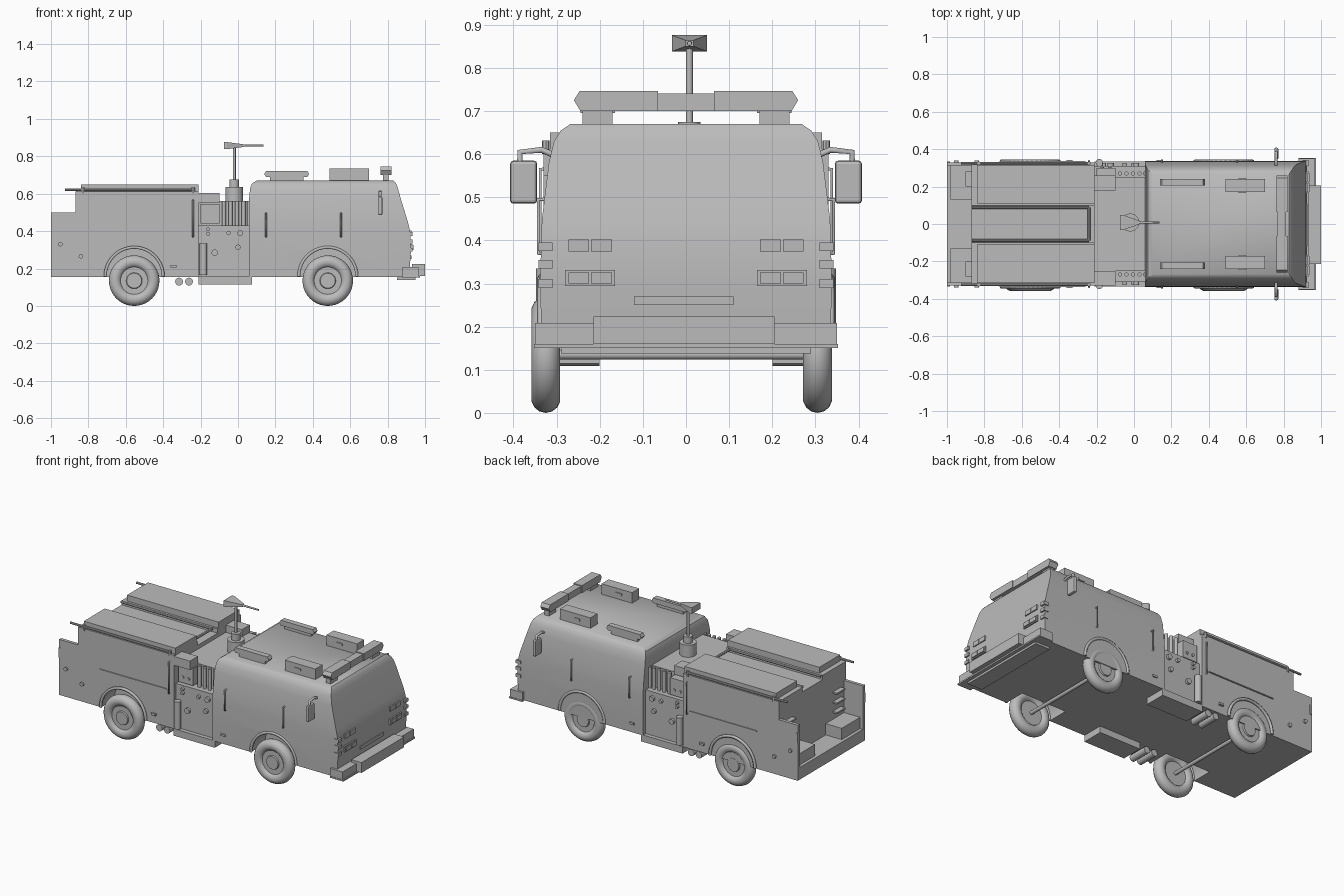
import bpy, bmesh, math
from mathutils import Vector

cube = bpy.data.objects.get("Cube")
if cube:
    bpy.data.objects.remove(cube, do_unlink=True)

grey = bpy.data.materials.new("plain_grey")
grey.use_nodes = True
GREY = (0.5, 0.5, 0.5, 1)
grey.diffuse_color = GREY
grey.node_tree.nodes["Principled BSDF"].inputs["Base Color"].default_value = GREY


def finish(name, bm, smooth=False):
    bmesh.ops.recalc_face_normals(bm, faces=bm.faces)
    me = bpy.data.meshes.new(name)
    bm.to_mesh(me)
    bm.free()
    me.materials.append(grey)
    ob = bpy.data.objects.new(name, me)
    bpy.context.collection.objects.link(ob)
    if smooth:
        shade(ob)
    return ob


def select(ob):
    bpy.ops.object.select_all(action='DESELECT')
    ob.select_set(True)
    bpy.context.view_layer.objects.active = ob


def shade(ob):
    select(ob)
    bpy.ops.object.shade_smooth_by_angle(angle=math.radians(35))


def box(name, x, y, z):
    bm = bmesh.new()
    bmesh.ops.create_cube(bm, size=1)
    for v in bm.verts:
        v.co = [(r[0] + r[1]) / 2 + c * abs(r[1] - r[0]) for r, c in zip((x, y, z), v.co)]
    return finish(name, bm)


def loft(name, rings, smooth=False):
    """Skin between closed rings of equal length, capped at both ends."""
    bm = bmesh.new()
    vs = [[bm.verts.new(p) for p in ring] for ring in rings]
    n = len(vs[0])
    for a, b in zip(vs, vs[1:]):
        for i in range(n):
            bm.faces.new((a[i], a[(i + 1) % n], b[(i + 1) % n], b[i]))
    bm.faces.new(vs[0])
    bm.faces.new(vs[-1])
    return finish(name, bm, smooth)


def rod(name, p, q, r, r2=None, sides=16):
    p, q = Vector(p), Vector(q)
    bm = bmesh.new()
    bmesh.ops.create_cone(bm, cap_ends=True, segments=sides, radius1=r,
                          radius2=r if r2 is None else r2, depth=(q - p).length)
    turn = (q - p).to_track_quat('Z', 'Y')
    for v in bm.verts:
        v.co = turn @ v.co + (p + q) / 2
    return finish(name, bm, sides > 8)


def tube(name, pts, r):
    cu = bpy.data.curves.new(name, 'CURVE')
    cu.dimensions = '3D'
    cu.bevel_depth, cu.bevel_resolution, cu.use_fill_caps = r, 1, True
    sp = cu.splines.new('POLY')
    sp.points.add(len(pts) - 1)
    for point, co in zip(sp.points, pts):
        point.co = (*co, 1)
    cu.materials.append(grey)
    ob = bpy.data.objects.new(name, cu)
    bpy.context.collection.objects.link(ob)


SIDES = (("right", -1), ("left", 1))
AXLES = (("rear", -0.555), ("front", 0.48))

# Cab: stacked rectangles given as height, half width, back x, front x
levels = [(.155, .335, .06, .915), (.30, .338, .06, .925), (.40, .336, .06, .92),
          (.45, .334, .06, .908), (.58, .318, .06, .868), (.63, .306, .065, .855),
          (.655, .29, .075, .845), (.67, .268, .10, .83)]
cab = loft("cab", [[(b, -w, z), (f, -w, z), (f, w, z), (b, w, z)] for z, w, b, f in levels])

# Rear body and pump section
body = box("rear_body", (-.87, -.21), (-.33, .33), (.155, .585))
box("pump_section", (-.21, .07), (-.31, .31), (.155, .43))
box("pump_deck", (-.21, .08), (-.25, .25), (.43, .56))
box("rear_step", (-1, -.87), (-.33, .33), (.155, .23))

# Wheel wells cut into the bodies
for target, (end, x) in zip((body, cab), AXLES):
    for side, s in SIDES:
        cutter = rod("well_cutter", (x, s * .2, .16), (x, s * .4, .16), .155, sides=40)
        cutter.hide_render = True
        mod = target.modifiers.new("well", 'BOOLEAN')
        mod.operation, mod.solver, mod.object = 'DIFFERENCE', 'EXACT', cutter
        select(target)
        bpy.ops.object.modifier_apply(modifier=mod.name)
        bpy.data.objects.remove(cutter, do_unlink=True)
    shade(target)

# Wheels, arches and axles
for end, x in AXLES:
    rod(end + "_axle", (x, -.31, .135), (x, .29, .135), .011)
    for side, s in SIDES:
        y = -.325 if s < 0 else .305
        tag = f"{end}_{side}_"
        bpy.ops.mesh.primitive_torus_add(location=(x, y, .135), rotation=(math.pi / 2, 0, 0),
                                         major_radius=.101, minor_radius=.034,
                                         major_segments=40, minor_segments=14)
        tyre = bpy.context.object
        tyre.name = tag + "tyre"
        tyre.data.materials.append(grey)
        shade(tyre)
        rod(tag + "hub", (x, y - .018, .135), (x, y + .018, .135), .08, sides=32)
        rod(tag + "hub_cap", (x, y, .135), (x, y + s * .026, .135), .05, .04, sides=24)
        arc = [math.pi * i / 20 for i in range(21)]
        tube(tag + "arch", [(x + .155 * math.cos(a), s * .336, .158 + .155 * math.sin(a))
                            for a in arc], .009)

# Bumper
box("bumper", (.88, .965), (-.35, .35), (.16, .208))
box("bumper_center", (.93, 1), (-.215, .205), (.16, .224))
box("bumper_strip", (.88, .972), (-.353, .353), (.151, .16))
box("bumper_base", (.85, .95), (-.29, .29), (.138, .152))
box("nose_plate", (.91, .928), (-.12, .11), (.25, .27))

for side, s in SIDES:
    def part(name, x, y, z):
        return box(f"{side}_{name}", x, (s * y[0], s * y[1]), z)

    def bar(name, p, q, r, r2=None, sides=16):
        return rod(f"{side}_{name}", (p[0], s * p[1], p[2]), (q[0], s * q[1], q[2]), r, r2, sides)

    # Headlights and nose side lamps
    part("headlight_frame", (.91, .932), (.165, .28), (.294, .331))
    for i in range(2):
        y = .172 + .053 * i
        part("headlight", (.92, .938), (y, y + .048), (.3, .325))
        part("upper_lamp", (.9, .928), (y, y + .048), (.374, .402))
    for z in (.3, .345, .385):
        part("nose_side_lamp", (.90, .932), (.31, .342), (z - .01, z + .01))

    # Compartments, hose bed covers, rails and inner bed edges
    part("compartment", (-.87, -.21), (.1, .33), (.58, .612))
    part("cover", (-.84, -.21), (.11, .315), (.612, .65))
    bar("top_rail", (-.925, .325, .622), (-.235, .325, .622), .007, sides=8)
    for x in (-.83, -.24):
        bar("rail_post", (x, .325, .6), (x, .325, .632), .009, sides=8)
    bar("bed_rail", (-.865, .088, .61), (-.24, .088, .61), .008, sides=8)
    part("compartment_ledge", (-.72, -.26), (.328, .336), (.386, .392))
    part("rear_panel", (-1, -.87), (.31, .33), (.155, .5))
    part("rear_corner_box", (-.98, -.87), (.13, .31), (.23, .30))
    for x, z in ((-.95, .33), (-.84, .265)):
        bar("rear_marker", (x, .325, z), (x, .34, z), .012)
    for z in (.34, .40, .46):
        part("rear_grab_rung", (-.9, -.87), (.2, .28), (z, z + .01))
    part("tail_lamp", (-1.0, -.985), (.312, .334), (.39, .45))

    # Door and compartment grab handles
    for x, y, z0, z1 in ((.15, .343, .37, .495), (.55, .343, .37, .495), (-.24, .338, .37, .565)):
        tube(side + "_grab_handle", [(x, s * (y - .02), z0), (x, s * y, z0),
                                     (x, s * y, z1), (x, s * (y - .02), z1)], .005)
    for x in (.12, -.36):
        part("side_marker", (x, x + .03), (.32, .343), (.205, .218))

    # Pump panel: running board, suction pipes, gauges and lever bank
    part("running_board", (-.21, .075), (.2, .335), (.115, .158))
    for x in (-.315, -.262):
        bar("drain_pipe", (x, .2, .13), (x, .325, .13), .021)
    bar("extinguisher", (-.185, .328, .165), (-.185, .328, .335), .02)
    for x, z, r in ((-.125, .285, .017), (0, .315, .014), (.012, .39, .016),
                    (-.05, .39, .011), (-.16, .41, .01), (-.16, .385, .01)):
        bar("gauge", (x, .305, z), (x, .325, z), r)
    part("control_panel", (-.2, -.1), (.25, .3), (.44, .545))
    for x in (-.17, -.13):
        bar("control_knob", (x, .295, .475), (x, .306, .475), .009)
    part("deck_box", (-.21, -.1), (.18, .26) if s > 0 else (.25, .33), (.55, .605))
    for x in (-.075, -.04, -.005, .03, .06):
        bar("riser_pipe", (x, .27, .43), (x, .27, .56), .011)

    # Roof boxes and side light bars
    part("roof_box", (.49, .7), (.17, .24), (.665, .735))
    part("roof_box_lamp", (.56, .6), (.165, .245), (.695, .71))
    part("side_light_foot", (.17, .35), (.215, .235), (.665, .692))
    hexagon = [(.15, .69), (.14, .705), (.15, .722), (.37, .722), (.38, .705), (.37, .69)]
    loft(side + "_side_light", [[(x, s * y, z) for x, z in hexagon] for y in (.205, .24)])

    # Front light bar pods
    part("light_bar_foot", (.775, .805), (.17, .24), (.665, .702))
    pod = [(.065, .70), (.245, .70), (.26, .725), (.247, .746), (.065, .746)]
    loft(side + "_light_pod", [[(x, s * y, z) for y, z in pod] for x in (.762, .82)])

    # Mirrors
    mirror = part("mirror", (.75, .772), (.345, .408), (.485, .585))
    bevel = mirror.modifiers.new("round", 'BEVEL')
    bevel.width, bevel.segments = .008, 2
    tube(side + "_mirror_arm", [(.76, s * .3, .595), (.76, s * .335, .61),
                                (.76, s * .385, .605), (.76, s * .385, .58)], .008)

box("light_bar_middle", (.768, .814), (-.07, .07), (.70, .741))
rod("bed_rail_end", (-.24, -.088, .61), (-.24, .088, .61), .008, sides=8)

# Water cannon on the deck
Y = .008
rod("cannon_base", (-.02, Y, .555), (-.02, Y, .635), .048, sides=24)
rod("cannon_collar", (-.02, Y, .635), (-.02, Y, .675), .026, sides=20)
rod("cannon_pole", (-.02, Y, .67), (-.02, Y, .85), .008)
loft("cannon_horn", [[(x, Y + a * w, .857 + b * h) for a, b in ((-1, -1), (1, -1), (1, 1), (-1, 1))]
                     for x, w, h in ((-.075, .041, .019), (-.06, .041, .019), (.03, .009, .007))])
rod("cannon_nozzle", (.02, Y, .857), (.135, Y, .857), .006, .005)
